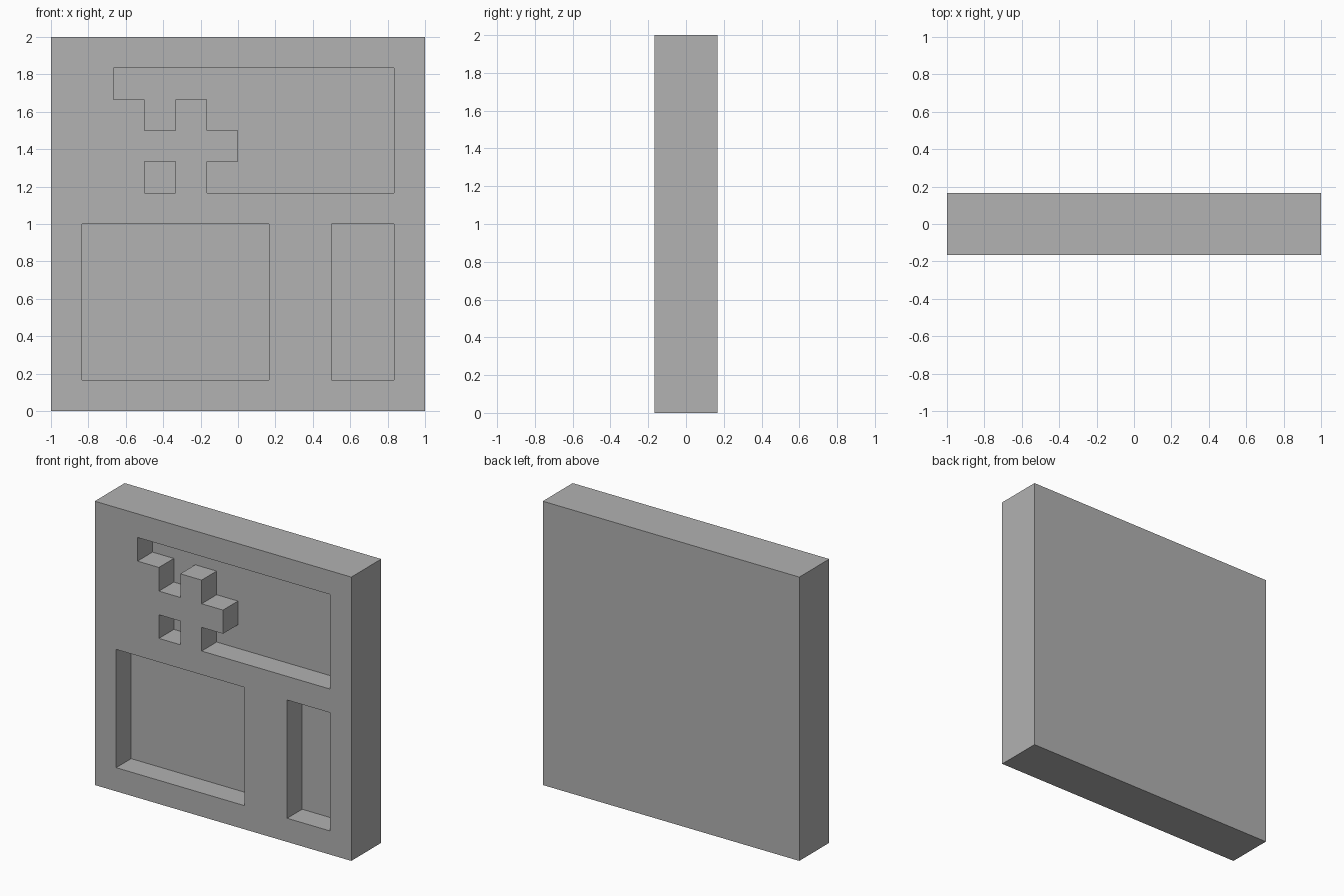
import bpy, bmesh
from mathutils import Matrix, Vector

if "Cube" in bpy.data.objects:
    bpy.data.objects.remove(bpy.data.objects["Cube"], do_unlink=True)

CELL = 1 / 6      # the panel is laid out on a 12 x 12 grid of cells
N = 12

# Recesses in cell units: left, bottom, right, top
RECESSES = [
    (-4, 10, 5, 11), (-3, 9, -2, 10), (-1, 9, 5, 10), (0, 8, 5, 9),
    (-1, 7, 5, 8), (-3, 7, -2, 8),          # stepped upper recess and small square
    (-5, 1, 1, 6),                          # lower wide recess
    (3, 1, 5, 6),                           # lower narrow recess
]

grey = bpy.data.materials.new("plain grey")
grey.use_nodes = True
colour = (0.445, 0.445, 0.445, 1)
grey.diffuse_color = colour
grey.node_tree.nodes["Principled BSDF"].inputs["Base Color"].default_value = colour


def recessed(face):
    c = face.calc_center_median() / CELL
    return any(l < c.x < r and b < c.z < t for l, b, r, t in RECESSES)


def push_back(bm, faces, depth):
    """Extrude faces towards +y, removing the faces left in front."""
    out = bmesh.ops.extrude_face_region(bm, geom=faces)["geom"]
    verts = [v for v in out if isinstance(v, bmesh.types.BMVert)]
    bmesh.ops.translate(bm, verts=verts, vec=Vector((0, depth, 0)))


# Front face as a grid of cells
bm = bmesh.new()
place = Matrix.Translation((0, -CELL, 1)) @ Matrix.Rotation(1.5707963268, 4, "X")
bmesh.ops.create_grid(bm, x_segments=N, y_segments=N, size=1, matrix=place)

# Sink the recesses halfway through the panel
sunk = [f for f in bm.faces if recessed(f)]
push_back(bm, sunk, CELL)
bmesh.ops.delete(bm, geom=[f for f in sunk if f.is_valid], context="FACES")

# Outer sides and back
rim = [e for e in bm.edges if e.is_boundary]
sides = bmesh.ops.extrude_edge_only(bm, edges=rim)["geom"]
bmesh.ops.translate(bm, verts=[v for v in sides if isinstance(v, bmesh.types.BMVert)],
                    vec=Vector((0, 2 * CELL, 0)))
bmesh.ops.holes_fill(bm, edges=[e for e in bm.edges if e.is_boundary], sides=0)

# Merge the cells into large flat faces
bmesh.ops.recalc_face_normals(bm, faces=bm.faces)
bmesh.ops.dissolve_limit(bm, angle_limit=0.01, verts=bm.verts, edges=bm.edges)

mesh = bpy.data.meshes.new("recessed_panel")
bm.to_mesh(mesh)
bm.free()
mesh.materials.append(grey)
panel = bpy.data.objects.new("recessed_panel", mesh)
bpy.context.collection.objects.link(panel)
